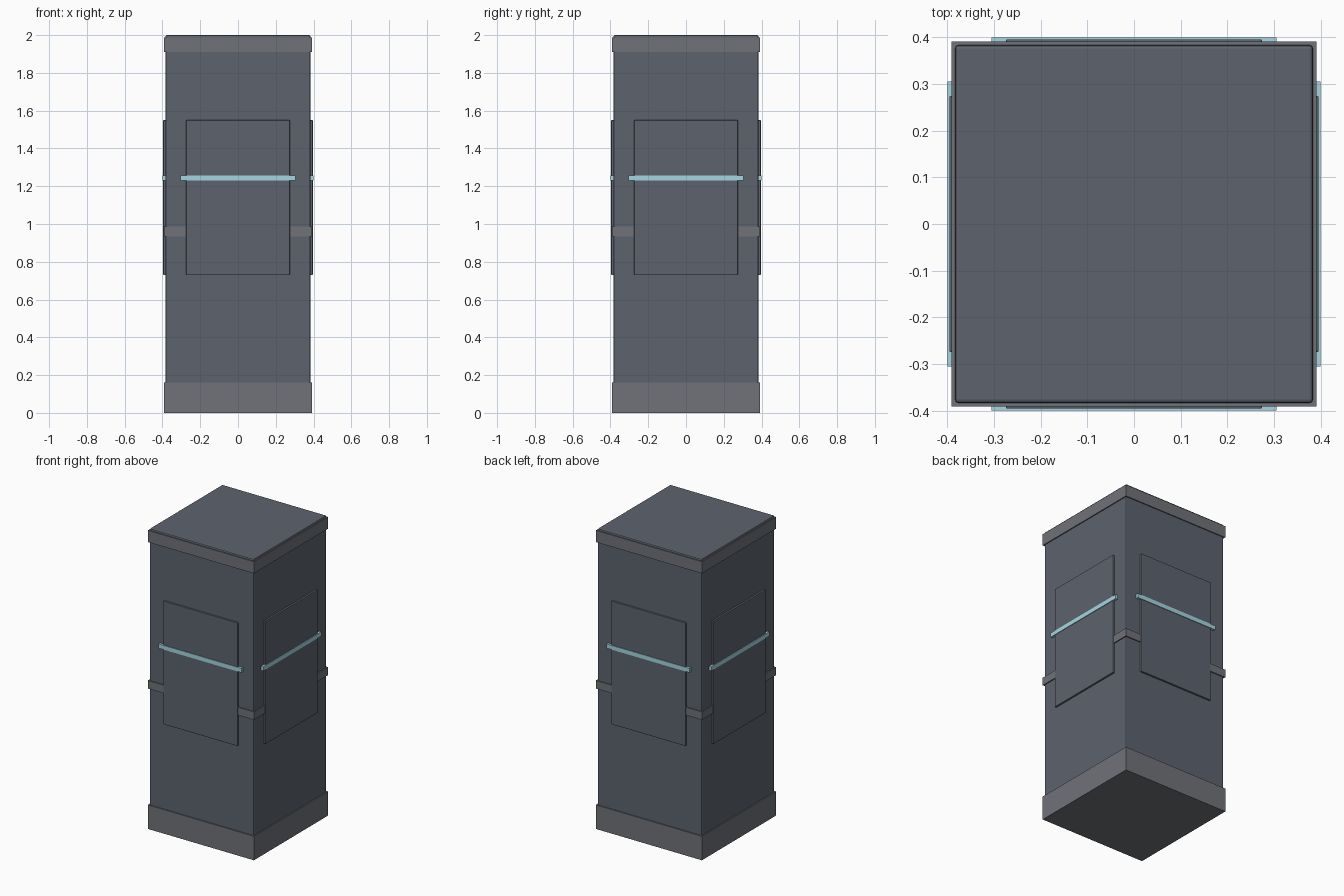
import bpy
from math import pi
from mathutils import Matrix

if "Cube" in bpy.data.objects:
    bpy.data.objects.remove(bpy.data.objects["Cube"])


def material(name, rgb):
    mat = bpy.data.materials.new(name)
    mat.diffuse_color = (*rgb, 1)
    mat.use_nodes = True
    mat.node_tree.nodes["Principled BSDF"].inputs["Base Color"].default_value = mat.diffuse_color
    return mat


slate = material("slate", (0.11, 0.125, 0.155))
trim_grey = material("trim_grey", (0.16, 0.17, 0.19))
light_blue = material("light_blue", (0.38, 0.67, 0.75))


def box(name, half_x, y0, y1, z0, z1, mat, bevel=0, turn=0):
    bpy.ops.mesh.primitive_cube_add(size=1)
    ob = bpy.context.object
    ob.name = name
    place = (Matrix.Rotation(turn, 4, 'Z')
             @ Matrix.Translation((0, (y0 + y1) / 2, (z0 + z1) / 2))
             @ Matrix.Diagonal((2 * half_x, y1 - y0, z1 - z0, 1)))
    ob.data.transform(place)
    ob.data.materials.append(mat)
    if bevel:
        mod = ob.modifiers.new("bevel", 'BEVEL')
        mod.width = bevel
        mod.segments = 2
    return ob


# Square pillar with softened edges, standing just proud of its top collar
box("pillar_body", 0.384, -0.384, 0.384, 0.004, 2.0, slate, 0.008)

# Plinth, middle band and top collar
for name, z0, z1 in (("plinth", 0, 0.16), ("middle_band", 0.935, 0.988),
                     ("top_collar", 1.91, 1.988)):
    box(name, 0.391, -0.391, 0.391, z0, z1, trim_grey)

# Raised panel and light strip on each of the four sides
for i, side in enumerate(("front", "right", "back", "left")):
    turn = i * pi / 2
    box(side + "_panel", 0.274, -0.396, -0.37, 0.73, 1.55, slate, 0.003, turn)
    box(side + "_light_strip", 0.305, -0.4, -0.375, 1.23, 1.258, light_blue, 0, turn)
